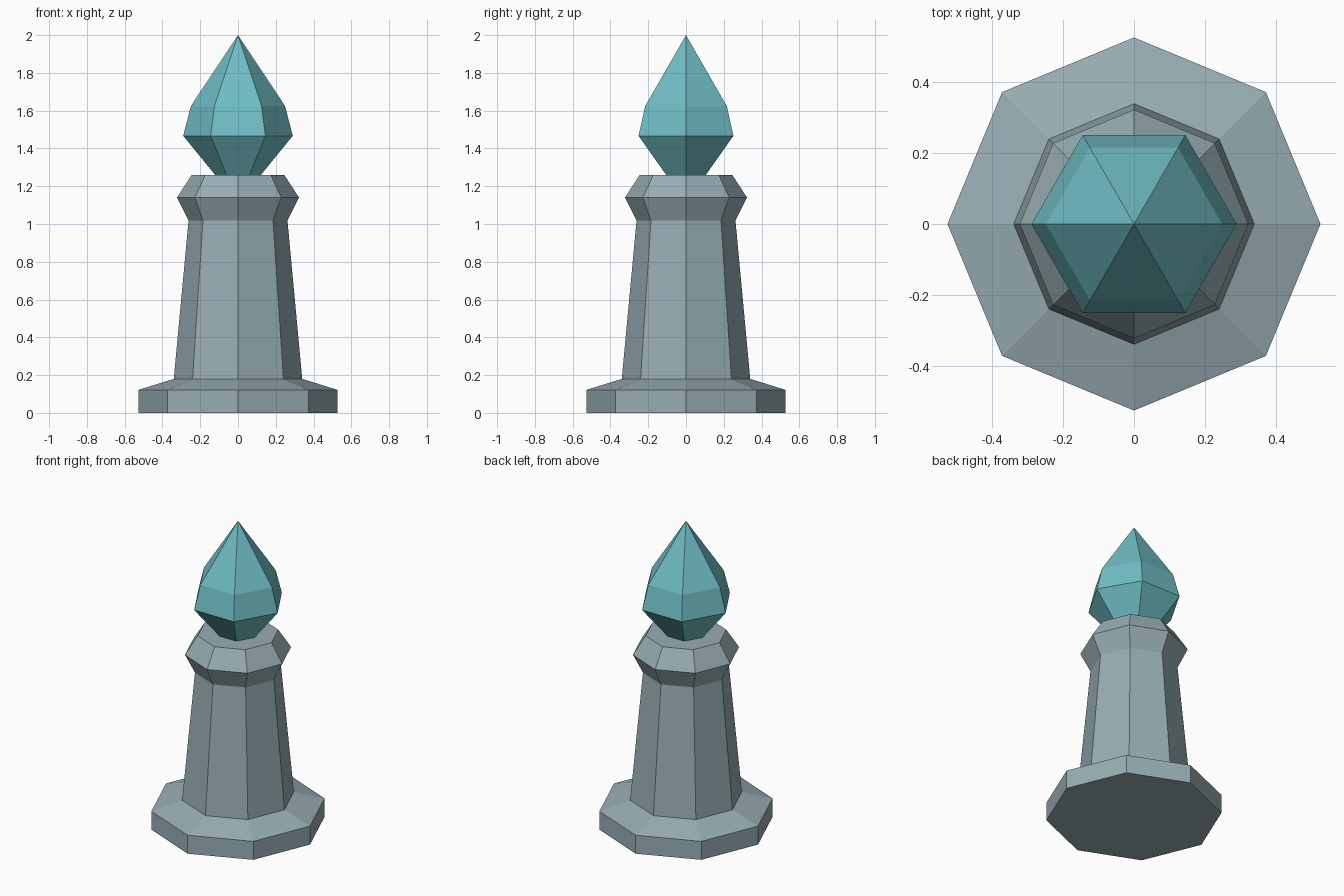
import bpy, bmesh
from math import cos, sin, tau

if "Cube" in bpy.data.objects:
    bpy.data.objects.remove(bpy.data.objects["Cube"])


def material(name, color):
    mat = bpy.data.materials.new(name)
    mat.diffuse_color = color
    mat.use_nodes = True
    mat.node_tree.nodes["Principled BSDF"].inputs["Base Color"].default_value = mat.diffuse_color
    return mat


def faceted_lathe(name, profile, sides, mat):
    """Stack rings of (radius, z); a zero radius makes a point."""
    bm = bmesh.new()
    rings = []
    for r, z in profile:
        count = sides if r > 0 else 1
        rings.append([bm.verts.new((r * cos(tau * i / sides), r * sin(tau * i / sides), z))
                      for i in range(count)])
    for low, high in zip(rings, rings[1:]):
        for i in range(sides):
            j = (i + 1) % sides
            if len(high) == 1:
                bm.faces.new((low[i], low[j], high[0]))
            else:
                bm.faces.new((low[i], low[j], high[j], high[i]))
    # Close the flat ends
    bm.faces.new(rings[0][::-1])
    if len(rings[-1]) > 1:
        bm.faces.new(rings[-1])
    bmesh.ops.recalc_face_normals(bm, faces=bm.faces)
    mesh = bpy.data.meshes.new(name)
    bm.to_mesh(mesh)
    bm.free()
    mesh.materials.append(mat)
    obj = bpy.data.objects.new(name, mesh)
    bpy.context.collection.objects.link(obj)
    return obj


stone = material("stone", (0.31, 0.42, 0.45, 1))
teal = material("teal_crystal", (0.16, 0.51, 0.55, 1))

# Octagonal pedestal: plinth, tapered shaft and flared collar
faceted_lathe("pedestal", [(0.527, 0), (0.527, 0.122), (0.34, 0.18), (0.262, 1.018),
                           (0.323, 1.14), (0.245, 1.26)], 8, stone)

# Six-sided crystal, its foot set slightly into the collar
faceted_lathe("crystal", [(0.105, 1.24), (0.29, 1.467), (0.249, 1.625), (0, 2.0)], 6, teal)
